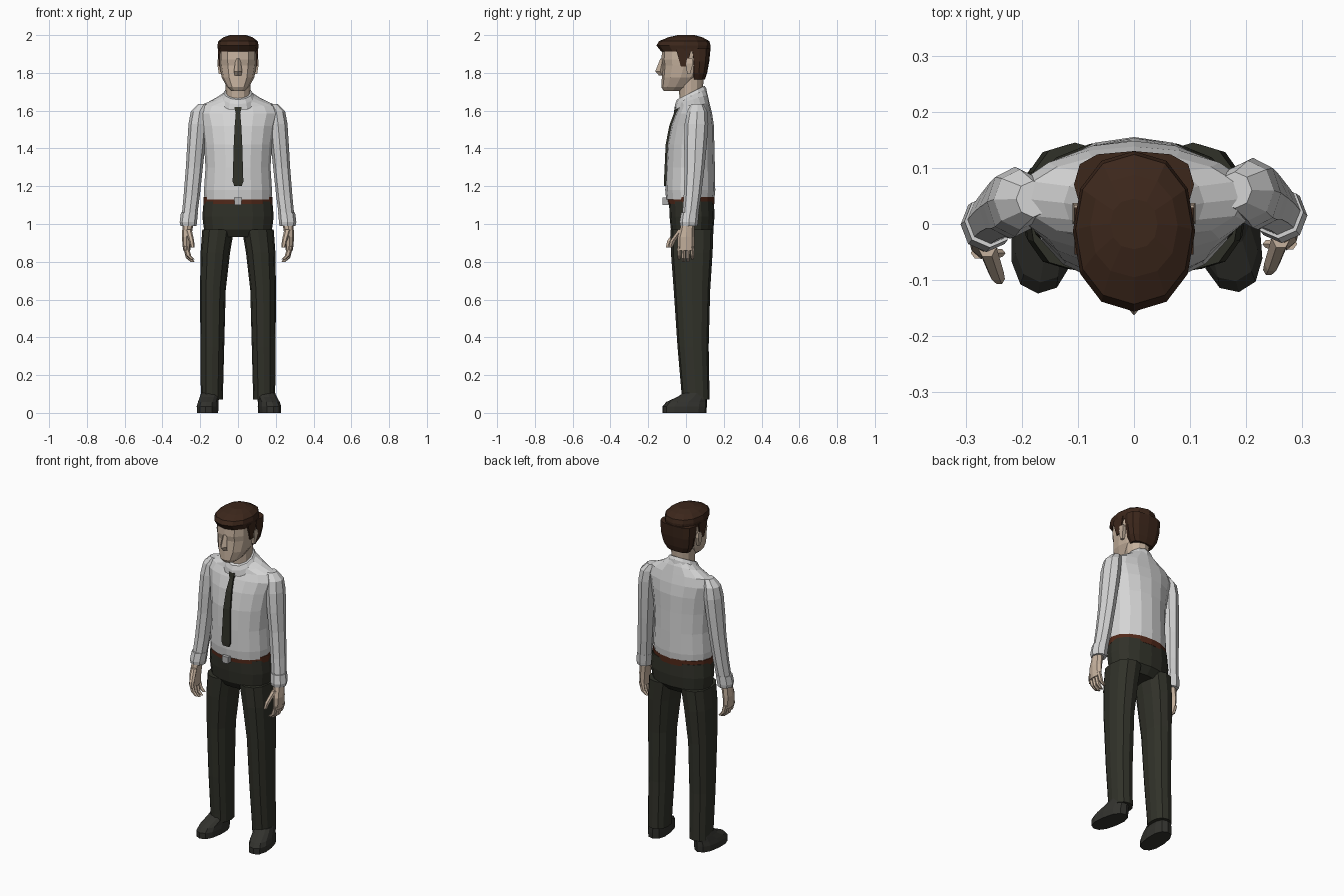
import bpy, bmesh, math
from mathutils import Matrix, Vector


def material(name, rgb):
    m = bpy.data.materials.new(name)
    m.diffuse_color = (*rgb, 1)
    return m


SHIRT = material("shirt_white", (0.66, 0.66, 0.66))
DARK = material("dark_cloth", (0.030, 0.031, 0.022))
SHOE = material("shoe_dark", (0.032, 0.032, 0.027))
SKIN = material("skin", (0.56, 0.44, 0.34))
HAIR = material("hair_brown", (0.045, 0.020, 0.011))
BELT = material("belt_brown", (0.085, 0.022, 0.010))
METAL = material("buckle_grey", (0.45, 0.45, 0.45))


def loft(name, mat, rings, n=12, p=2.0, side=1, dy=0.0, start=0.0):
    """Skin stacked rings: (z, x centre, x radius, y front, y back[, tilt])."""
    bm = bmesh.new()
    loops = []
    for r in rings:
        z, cx, rx, yf, yb = r[:5]
        tilt = r[5] if len(r) > 5 else 0
        loop = []
        for i in range(n):
            a = start + 2 * math.pi * i / n
            c, s = math.cos(a), math.sin(a)
            c = math.copysign(abs(c) ** (2 / p), c)
            s = math.copysign(abs(s) ** (2 / p), s)
            off = (yb - yf) / 2 * s
            loop.append(bm.verts.new((side * (cx + rx * c),
                                      (yf + yb) / 2 + off + dy, z + tilt * off)))
        loops.append(loop)
    for a, b in zip(loops, loops[1:]):
        for i in range(n):
            j = (i + 1) % n
            bm.faces.new((a[i], a[j], b[j], b[i]))
    bm.faces.new(loops[0][::-1])
    bm.faces.new(loops[-1])
    bmesh.ops.recalc_face_normals(bm, faces=bm.faces)
    me = bpy.data.meshes.new(name)
    bm.to_mesh(me)
    bm.free()
    me.materials.append(mat)
    ob = bpy.data.objects.new(name, me)
    bpy.context.collection.objects.link(ob)
    return ob


def block(name, mat, rings, **kw):
    return loft(name, mat, rings, n=4, p=30, start=math.pi / 4, **kw)


# Shirt body with sloping shoulders, and collar
loft("shirt_body", SHIRT, [
    (1.13, 0, .178, -.105, .150), (1.18, 0, .180, -.110, .155),
    (1.30, 0, .172, -.107, .153), (1.42, 0, .180, -.100, .150),
    (1.52, 0, .195, -.080, .148), (1.585, 0, .215, -.055, .138),
    (1.63, 0, .195, -.035, .125, .1), (1.66, 0, .125, -.040, .115, .3),
    (1.685, 0, .075, -.045, .100, .5)], n=16)
loft("collar", SHIRT, [
    (1.645, 0, .098, -.062, .112, .5), (1.675, 0, .088, -.058, .108, .5),
    (1.695, 0, .075, -.048, .098, .5)])

# Tie
block("tie", DARK, [
    (1.20, 0, .020, -.117, -.10), (1.225, 0, .029, -.117, -.10),
    (1.42, 0, .023, -.108, -.09), (1.52, 0, .018, -.089, -.06),
    (1.585, 0, .012, -.065, -.04), (1.62, 0, .020, -.060, -.03)])

# Belt and buckle
loft("belt", BELT, [(1.105, 0, .184, -.096, .150), (1.142, 0, .183, -.098, .151)], n=16)
block("buckle", METAL, [(1.10, 0, .018, -.124, -.09), (1.14, 0, .022, -.124, -.09)])

# Trouser seat
loft("trouser_seat", DARK, [
    (.93, 0, .125, -.055, .110), (.97, 0, .180, -.080, .145),
    (1.04, 0, .189, -.087, .151), (1.12, 0, .182, -.090, .148)], n=16, p=2.2)

for side, label in ((1, "left"), (-1, "right")):
    dy = .008 * side
    # Trouser leg
    loft(label + "_trouser_leg", DARK, [
        (.07, .138, .058, -.022, .125), (.12, .138, .059, -.025, .124),
        (.35, .136, .063, -.045, .120), (.65, .133, .068, -.065, .128),
        (.85, .120, .078, -.080, .141), (.97, .105, .084, -.082, .145)],
        side=side, p=2.3)
    # Shoe, toe turned outwards
    shoe = loft(label + "_shoe", SHOE, [
        (0, .155, .056, -.125, .108), (.035, .155, .058, -.125, .110),
        (.058, .153, .054, -.105, .110), (.085, .148, .052, -.045, .110),
        (.105, .145, .050, -.015, .110)], side=side, p=2.4)
    pivot = Matrix.Translation(Vector((side * .15, .06, 0)))
    angle = math.radians(10 if side > 0 else 5)
    shoe.data.transform(pivot @ Matrix.Rotation(side * angle, 4, "Z") @ pivot.inverted())
    # Sleeve and cuff
    loft(label + "_sleeve", SHIRT, [
        (1.00, .262, .040, -.032, .050), (1.15, .245, .043, -.020, .072),
        (1.30, .231, .045, -.015, .090), (1.42, .221, .048, -.018, .102),
        (1.53, .212, .050, -.015, .110), (1.595, .203, .047, -.002, .105),
        (1.635, .180, .030, .020, .085)], side=side, dy=dy, n=8)
    loft(label + "_cuff", SHIRT, [
        (.99, .262, .042, -.038, .052), (1.01, .263, .046, -.042, .056),
        (1.06, .257, .045, -.034, .060)], side=side, dy=dy, n=8)
    # Palm, thumb and fingers
    loft(label + "_palm", SKIN, [
        (.86, .272, .019, -.055, .036), (.93, .272, .025, -.052, .036),
        (1.01, .264, .029, -.030, .036)], side=side, dy=dy, n=8)
    loft(label + "_thumb", SKIN, [
        (.875, .240, .010, -.100, -.080), (.91, .246, .014, -.094, -.062),
        (.97, .262, .017, -.052, -.015)], side=side, dy=dy, n=6)
    for i in range(4):
        y = -.055 + .023 * i
        tip = .80 + (.012 if i in (0, 3) else 0)
        loft(f"{label}_finger_{i + 1}", SKIN, [
            (tip, .240, .011, y + .003, y + .019),
            (tip + .02, .262, .014, y, y + .022),
            (.88, .276, .015, y, y + .023)], side=side, dy=dy, n=6)
    # Ear and sideburn
    block(label + "_ear", SKIN, [
        (1.795, .094, .008, .005, .022), (1.85, .099, .011, .000, .038),
        (1.875, .098, .009, .005, .034)], side=side)
    block(label + "_sideburn", HAIR, [
        (1.835, .093, .009, -.028, .006), (1.93, .097, .009, -.055, .03)], side=side)

# Neck and head
loft("neck", SKIN, [
    (1.60, 0, .064, -.030, .095), (1.69, 0, .064, -.036, .088),
    (1.80, 0, .070, -.045, .095)])
loft("head", SKIN, [
    (1.705, 0, .036, -.118, -.025), (1.725, 0, .058, -.131, .020),
    (1.775, 0, .086, -.128, .070), (1.84, 0, .098, -.124, .105),
    (1.87, 0, .101, -.130, .112), (1.93, 0, .101, -.126, .115),
    (1.97, 0, .075, -.095, .090)], p=2.3)
loft("nose", SKIN, [
    (1.785, 0, .017, -.142, -.11), (1.808, 0, .022, -.163, -.11),
    (1.875, 0, .012, -.136, -.11)], n=4)

# Hair: crown and back
loft("hair_crown", HAIR, [
    (1.912, 0, .105, -.131, .127), (1.945, 0, .109, -.156, .130),
    (1.968, 0, .104, -.143, .124), (1.988, 0, .078, -.095, .088),
    (2.0, 0, .042, -.045, .045)], p=2.2)
loft("hair_back", HAIR, [
    (1.765, 0, .070, .030, .100), (1.80, 0, .092, .025, .112),
    (1.86, 0, .104, .022, .123), (1.93, 0, .107, .010, .130)], p=2.8)
